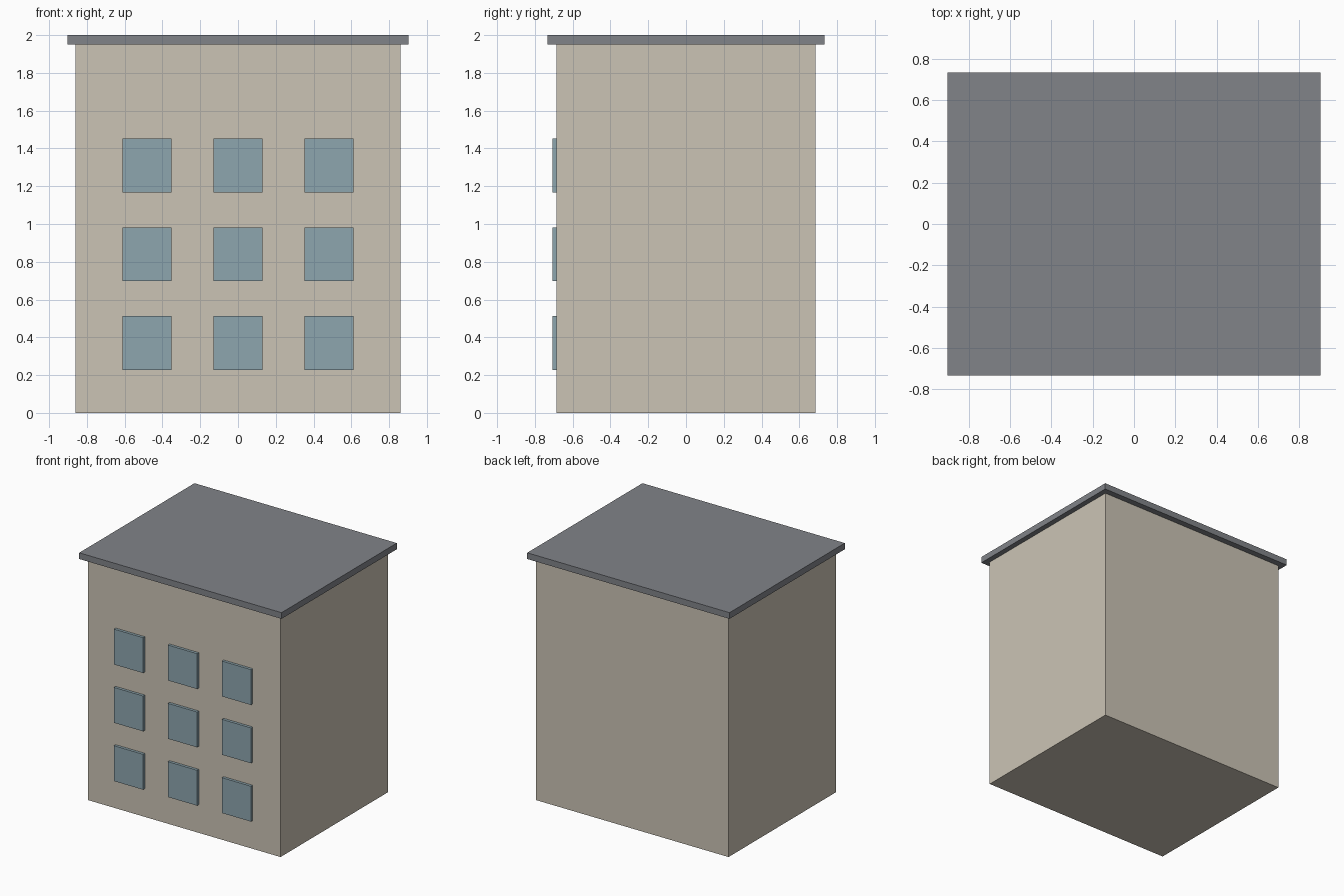
import bpy

if "Cube" in bpy.data.objects:
    bpy.data.objects.remove(bpy.data.objects["Cube"])


def material(name, color):
    m = bpy.data.materials.new(name)
    m.diffuse_color = (*color, 1)
    m.use_nodes = True
    m.node_tree.nodes["Principled BSDF"].inputs["Base Color"].default_value = m.diffuse_color
    return m


def box(name, center, size, mat):
    bpy.ops.mesh.primitive_cube_add(size=1, location=center)
    ob = bpy.context.object
    ob.name = name
    ob.scale = size
    bpy.ops.object.transform_apply(location=False, rotation=False, scale=True)
    ob.data.materials.append(mat)
    return ob


wall_mat = material("wall_beige", (0.60, 0.55, 0.46))
roof_mat = material("roof_grey", (0.22, 0.23, 0.25))
glass_mat = material("window_blue", (0.27, 0.38, 0.43))

# Main block and overhanging roof slab
box("walls", (0, 0, 0.975), (1.718, 1.37, 1.95), wall_mat)
box("roof_slab", (0, 0, 1.975), (1.804, 1.468, 0.05), roof_mat)

# Three by three grid of window panels standing proud of the front wall
for row in range(3):
    for col in range(3):
        box(f"window_{row + 1}_{col + 1}",
            ((col - 1) * 0.481, -0.686, 0.37 + row * 0.47),
            (0.26, 0.042, 0.285), glass_mat)
